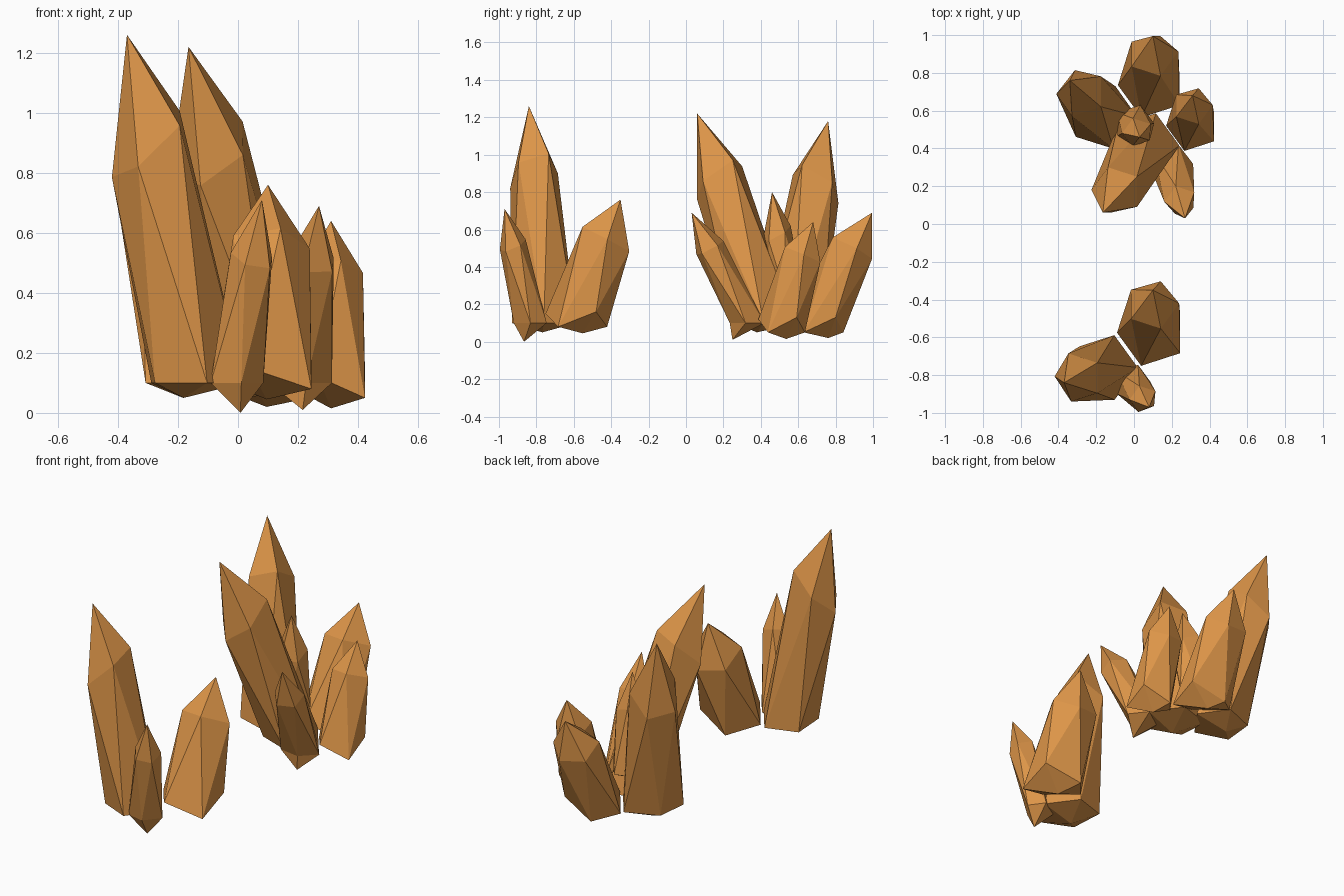
import bpy, bmesh
from math import cos, sin, radians, hypot

if "Cube" in bpy.data.objects:
    bpy.data.objects.remove(bpy.data.objects["Cube"])

amber = bpy.data.materials.new("amber")
amber.diffuse_color = (0.72, 0.30, 0.065, 1)
amber.use_nodes = True
amber.node_tree.nodes["Principled BSDF"].inputs["Base Color"].default_value = amber.diffuse_color
ZIGZAG = (0, 0.03, -0.04, 0.04, -0.04)   # uneven lower rim, anticlockwise


def crystal(name, base, r, tip, phase=0, ring_z=0.1, foot_z=0.02, uneven=0,
            outer=0.82, foot_shift=0.1):
    """Five-sided leaning crystal: pointed foot, rim, twisted slanted shoulder, tip.
    The side it leans towards is flattened by 'outer'."""
    bm = bmesh.new()
    dx, dy, dz = tip[0] - base[0], tip[1] - base[1], tip[2] - 0.08
    lean = max(hypot(dx, dy), 1e-4)
    ux, uy = dx / lean, dy / lean

    def ring_offset(angle, radius):
        ox, oy = radius * cos(angle), radius * sin(angle)
        along = ox * ux + oy * uy
        cut = max(along, 0) * (1 - outer)
        return ox - cut * ux, oy - cut * uy, along

    rim, shoulder = [], []
    for i in range(5):
        a = radians(phase + 72 * i)
        ox, oy, _ = ring_offset(a, r)
        rim.append(bm.verts.new((base[0] + ox, base[1] + oy,
                                 ring_z + uneven * ZIGZAG[i])))
        ox, oy, along = ring_offset(a + radians(36), 0.76 * r)
        shoulder.append(bm.verts.new((
            base[0] + 0.69 * dx + ox, base[1] + 0.69 * dy + oy,
            0.08 + 0.69 * dz - 0.72 * dz * along)))
    top = bm.verts.new(tip)
    foot = bm.verts.new((base[0] + foot_shift * dx, base[1] + foot_shift * dy, foot_z))
    for i in range(5):
        j = (i + 1) % 5
        bm.faces.new((foot, rim[j], rim[i]))
        bm.faces.new((rim[i], rim[j], shoulder[i]))
        bm.faces.new((rim[j], shoulder[j], shoulder[i]))
        bm.faces.new((shoulder[i], shoulder[j], top))
    bmesh.ops.recalc_face_normals(bm, faces=bm.faces)
    mesh = bpy.data.meshes.new(name)
    bm.to_mesh(mesh)
    bm.free()
    mesh.materials.append(amber)
    bpy.context.collection.objects.link(bpy.data.objects.new(name, mesh))


# Front cluster
crystal("front_tall_crystal", (-0.16, -0.76), 0.18, (-0.37, -0.84, 1.26), foot_z=0.05)
crystal("front_medium_crystal", (0.095, -0.575), 0.185, (0.10, -0.35, 0.76), 180, 0.12, 0.045, 1, 0.87)
crystal("front_small_crystal", (-0.01, -0.84), 0.1, (0.08, -0.97, 0.71), foot_z=0.0, foot_shift=0.2)

# Back cluster
crystal("back_left_crystal", (-0.165, 0.57), 0.18, (-0.34, 0.76, 1.18), foot_z=0.05)
crystal("back_leaning_crystal", (0.06, 0.415), 0.18, (-0.165, 0.06, 1.22), foot_z=0.05)
crystal("back_rear_crystal", (0.095, 0.735), 0.18, (0.10, 0.995, 0.69), 180, 0.09, 0.02, 1, 0.62)
crystal("back_right_crystal", (0.31, 0.52), 0.14, (0.31, 0.68, 0.64), 180, 0.09, 0.015, 1, 0.87)
crystal("back_front_crystal", (0.20, 0.31), 0.115, (0.27, 0.03, 0.69), foot_z=0.01,
        outer=0.7, foot_shift=0.22)
crystal("back_centre_crystal", (0.0, 0.525), 0.11, (0.03, 0.46, 0.80), ring_z=0.25, foot_z=0.2)
